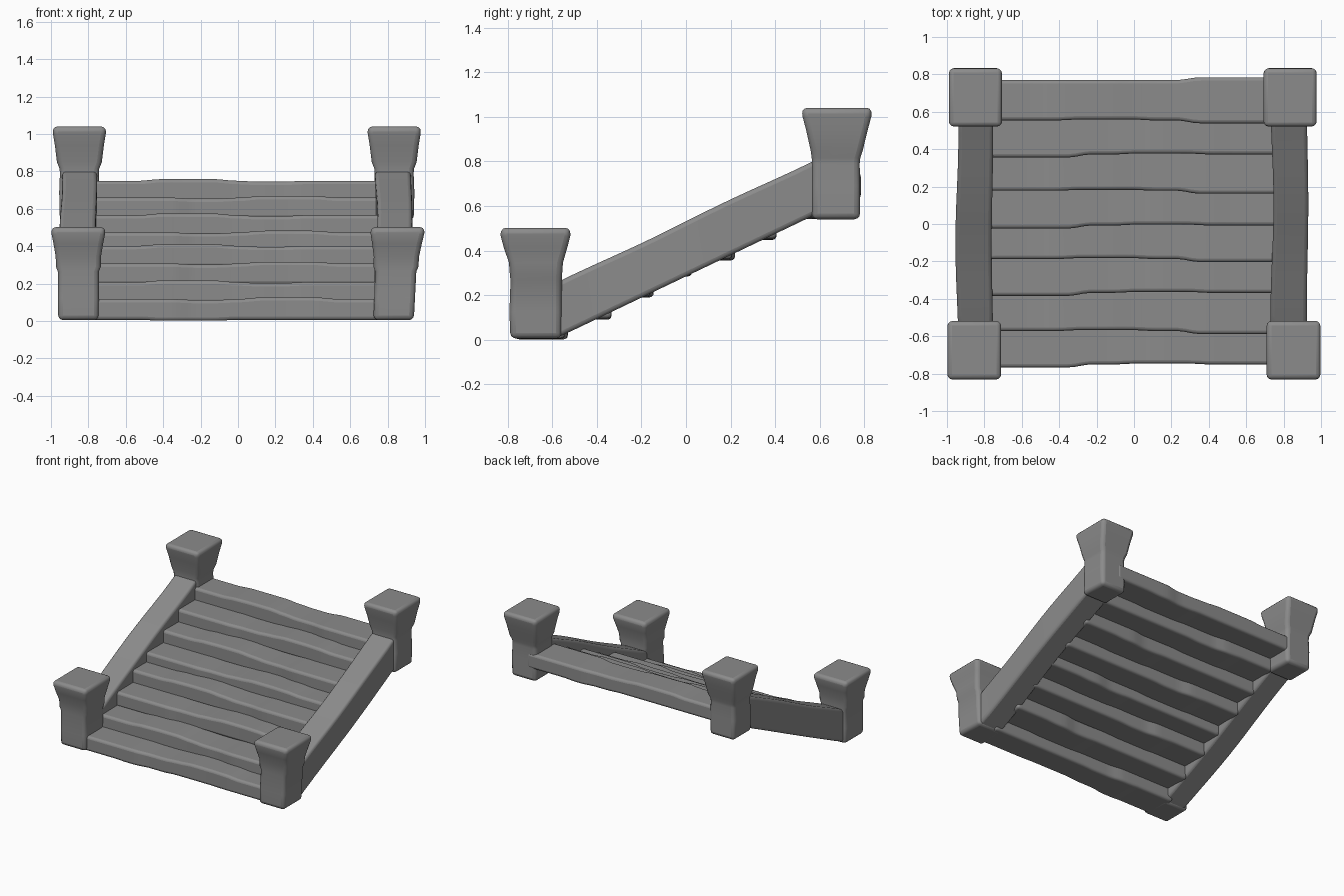
import bpy, bmesh, math

if "Cube" in bpy.data.objects:
    bpy.data.objects.remove(bpy.data.objects["Cube"])

grey = bpy.data.materials.new("dark_grey")
grey.diffuse_color = (.26, .26, .26, 1)
grey.use_nodes = True
grey.node_tree.nodes["Principled BSDF"].inputs["Base Color"].default_value = grey.diffuse_color


def loft(name, rings, bevel):
    """Closed solid through a row of four-cornered sections, with softened edges."""
    bm = bmesh.new()
    rows = [[bm.verts.new(p) for p in ring] for ring in rings]
    for a, b in zip(rows, rows[1:]):
        for i in range(4):
            j = (i + 1) % 4
            bm.faces.new((a[i], a[j], b[j], b[i]))
    bm.faces.new(rows[0])
    bm.faces.new(rows[-1])
    bmesh.ops.recalc_face_normals(bm, faces=bm.faces)
    mesh = bpy.data.meshes.new(name)
    bm.to_mesh(mesh)
    bm.free()
    mesh.materials.append(grey)
    ob = bpy.data.objects.new(name, mesh)
    bpy.context.collection.objects.link(ob)
    mod = ob.modifiers.new("soft_edges", "BEVEL")
    mod.width = bevel
    mod.segments = 3
    mod.limit_method = "ANGLE"
    mod.angle_limit = math.radians(60)
    bpy.ops.object.select_all(action="DESELECT")
    ob.select_set(True)
    bpy.context.view_layer.objects.active = ob
    bpy.ops.object.shade_smooth_by_angle(angle=math.radians(50))
    return ob


# Flared posts: (height, x half width, y half width, y shift)
def post(name, x, y, z, lean, profile):
    rings = []
    for h, hx, hy, dy in profile:
        cx = x + lean * h
        rings.append([(cx + sx * hx, y + dy + sy * hy, z + h)
                      for sx, sy in ((-1, -1), (1, -1), (1, 1), (-1, 1))])
    loft(name, rings, 0.026)


front_profile = [(0, .108, .115, .002), (.12, .109, .117, 0), (.26, .110, .115, .003),
                 (.285, .120, .117, .002), (.34, .121, .121, .002),
                 (.41, .133, .143, 0), (.46, .143, .156, 0), (.497, .146, .158, 0)]
back_profile = [(0, .105, .109, -.005), (.15, .108, .108, -.004), (.25, .104, .107, -.005),
                (.275, .106, .109, -.004), (.31, .120, .117, -.001),
                (.40, .131, .138, 0), (.46, .141, .154, 0), (.50, .144, .159, 0)]
post("front_left_post", -.853, -.675, .005, -.002, front_profile)
post("front_right_post", .832, -.675, .005, .044, front_profile)
post("back_left_post", -.848, .677, .54, 0, back_profile)
post("back_right_post", .835, .677, .54, 0, back_profile)


# Sloping side rails with a slight hand-hewn waviness
for side, label, x0, x1 in ((-1, "left", -.947, -.757), (1, "right", .738, .928)):
    rings = []
    for i in range(13):
        y = -.585 + 1.17 * i / 12
        base = .012 + .477 * (y + .57)
        wave = .008 * math.sin(5.5 * y + side)
        lift = .003 * math.sin(9 * y)
        top = base + .247 + lift
        rings.append([(x0 + wave, y, max(.006, base)), (x1 + wave * .5, y, max(.006, base)),
                      (x1 + wave * .5, y, top), (x0 + wave, y, top)])
    loft(label + "_rail", rings, 0.02)


# Stepped planks: raised bands alternate from step to step
def band(x, a, b):
    def ramp(t):
        t = min(1, max(0, t))
        return t * t * (3 - 2 * t)
    return ramp((x - a) / .12 + .5) - ramp((x - b) / .12 + .5)


edges = [-.755, -.568, -.372, -.183, -.012, .182, .368, .558, .77]
tops = [.118, .208, .308, .402, .474, .566, .66, .75]
for n, top in enumerate(tops):
    flip = 1 if n % 2 else -1
    half = .80 if n in (0, 7) else .775
    rings = []
    for i in range(41):
        x = -half + 2 * half * i / 40
        u = x * flip
        shift = .016 * band(u, .29, 2) - .005 * band(u, -.35, .05)
        front = edges[n] - flip * .004 - shift
        back = edges[n + 1] + (.024 if n < 7 else 0) + .014 * band(u, .29, 2)
        z = top + .009 * band(u, -.47, -.07) - .005 * band(u, .05, .3)
        low = max(.002, top - .112 - .006 * band(u, .08, .45))
        rings.append([(x, front, low), (x, back, low), (x, back, z), (x, front, z)])
    loft("step_plank_%d" % (n + 1), rings, 0.018)
